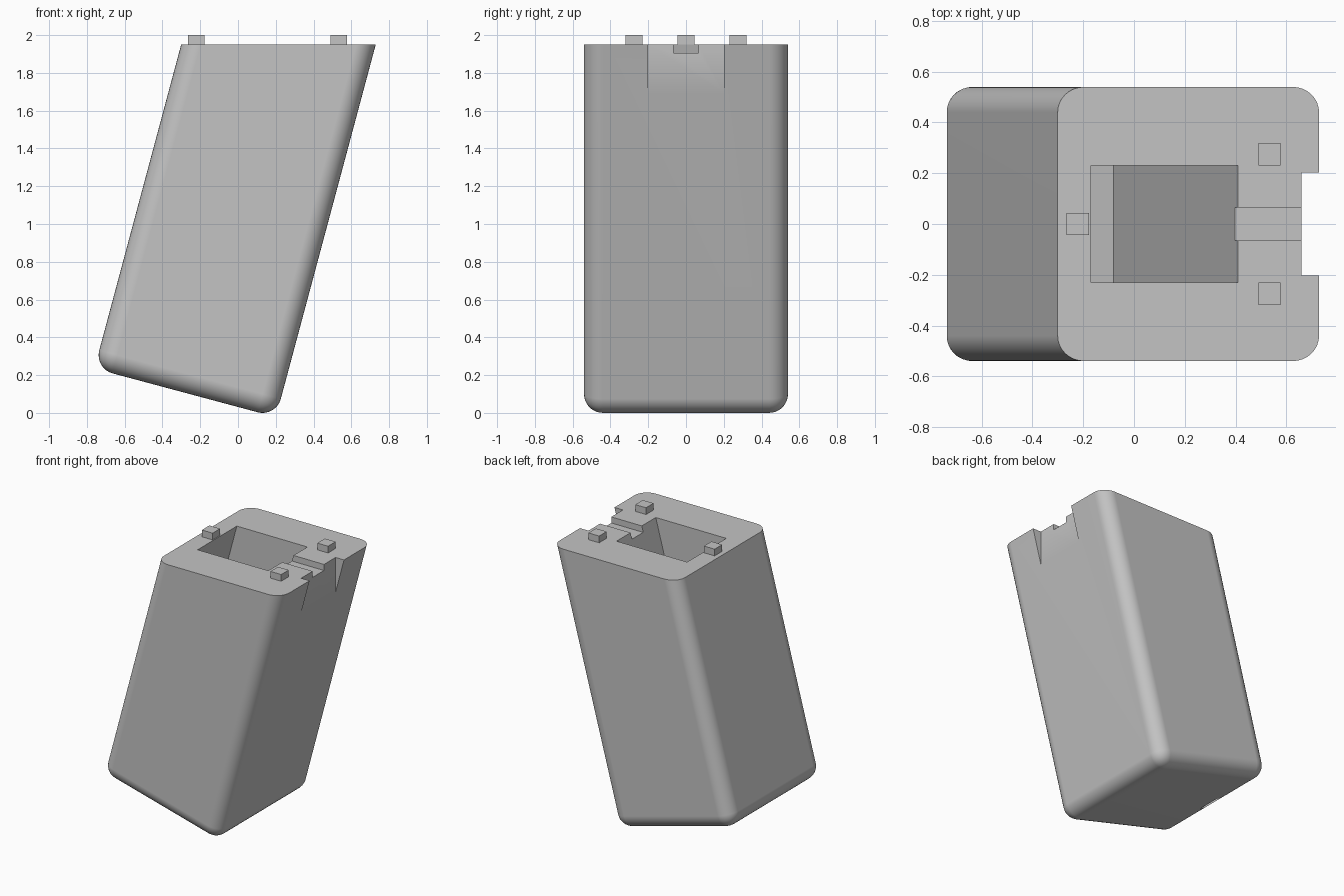
import bpy, bmesh, math
from mathutils import Matrix, Vector

cube = bpy.data.objects.get("Cube")
if cube:
    bpy.data.objects.remove(cube, do_unlink=True)

TOP = 1.95
# Leaning frame: origin at the centre of the lower right rounded edge
LEAN = Matrix.Translation((0.13, 0, 0.1)) @ Matrix.Rotation(math.radians(15), 4, 'Y')

grey = bpy.data.materials.new("plain grey")
grey.use_nodes = True
grey.diffuse_color = (0.55, 0.55, 0.55, 1)
grey.node_tree.nodes["Principled BSDF"].inputs["Base Color"].default_value = grey.diffuse_color


def box(name, x, y, z, frame=Matrix.Identity(4), radius=0):
    """Box from ranges; with a radius all edges but the upper ones are rounded."""
    bm = bmesh.new()
    bmesh.ops.create_cube(bm, size=1)
    for v in bm.verts:
        v.co = [r[0] if c < 0 else r[1] for r, c in zip((x, y, z), v.co)]
    if radius:
        edges = [e for e in bm.edges if min(v.co.z for v in e.verts) < z[1] - 0.01]
        bmesh.ops.bevel(bm, geom=edges, offset=radius, segments=8,
                        profile=0.5, affect='EDGES', clamp_overlap=True)
    bm.transform(frame)
    if radius:
        # Slice the leaning block off level
        cut = bmesh.ops.bisect_plane(bm, geom=bm.verts[:] + bm.edges[:] + bm.faces[:],
                                     plane_co=Vector((0, 0, TOP)), plane_no=Vector((0, 0, 1)),
                                     clear_outer=True)
        rim = [e for e in cut["geom_cut"] if isinstance(e, bmesh.types.BMEdge)]
        bmesh.ops.contextual_create(bm, geom=rim)
    bmesh.ops.recalc_face_normals(bm, faces=bm.faces[:])
    mesh = bpy.data.meshes.new(name)
    bm.to_mesh(mesh)
    bm.free()
    mesh.materials.append(grey)
    obj = bpy.data.objects.new(name, mesh)
    bpy.context.scene.collection.objects.link(obj)
    return obj


# Leaning rounded body
body = box("body", (-0.895, 0.1), (-0.54, 0.54), (-0.1, 2.6), LEAN, 0.1)

# Deep leaning pocket, side notch, wire channel and small slot underneath
cutters = [
    box("pocket_cutter", (-0.769, -0.209), (-0.23, 0.23), (-0.035, 2.3), LEAN),
    box("notch_cutter", (0.66, 1.0), (-0.202, 0.202), (1.5, 2.1)),
    box("channel_cutter", (0.3, 0.8), (-0.066, 0.066), (1.905, 2.1)),
    box("slot_cutter", (-0.835, -0.795), (-0.09, 0.09), (-0.2, -0.04), LEAN),
]
bpy.ops.object.select_all(action='DESELECT')
bpy.context.view_layer.objects.active = body
body.select_set(True)
for cutter in cutters:
    mod = body.modifiers.new(cutter.name, 'BOOLEAN')
    mod.operation = 'DIFFERENCE'
    mod.solver = 'EXACT'
    mod.object = cutter
    bpy.ops.object.modifier_apply(modifier=mod.name)
for cutter in cutters:
    bpy.data.objects.remove(cutter, do_unlink=True)

# Soft rounded edges, crisp cuts
bpy.ops.object.shade_smooth_by_angle(angle=math.radians(25))
body.modifiers.new("even shading", 'WEIGHTED_NORMAL').keep_sharp = True

# Locating pegs on the level top
for name, x, y in (("right_peg", -0.222, 0), ("left_back_peg", 0.534, 0.275),
                   ("left_front_peg", 0.534, -0.275)):
    box(name, (x - 0.044, x + 0.044), (y - 0.044, y + 0.044), (TOP - 0.02, 2.0))
